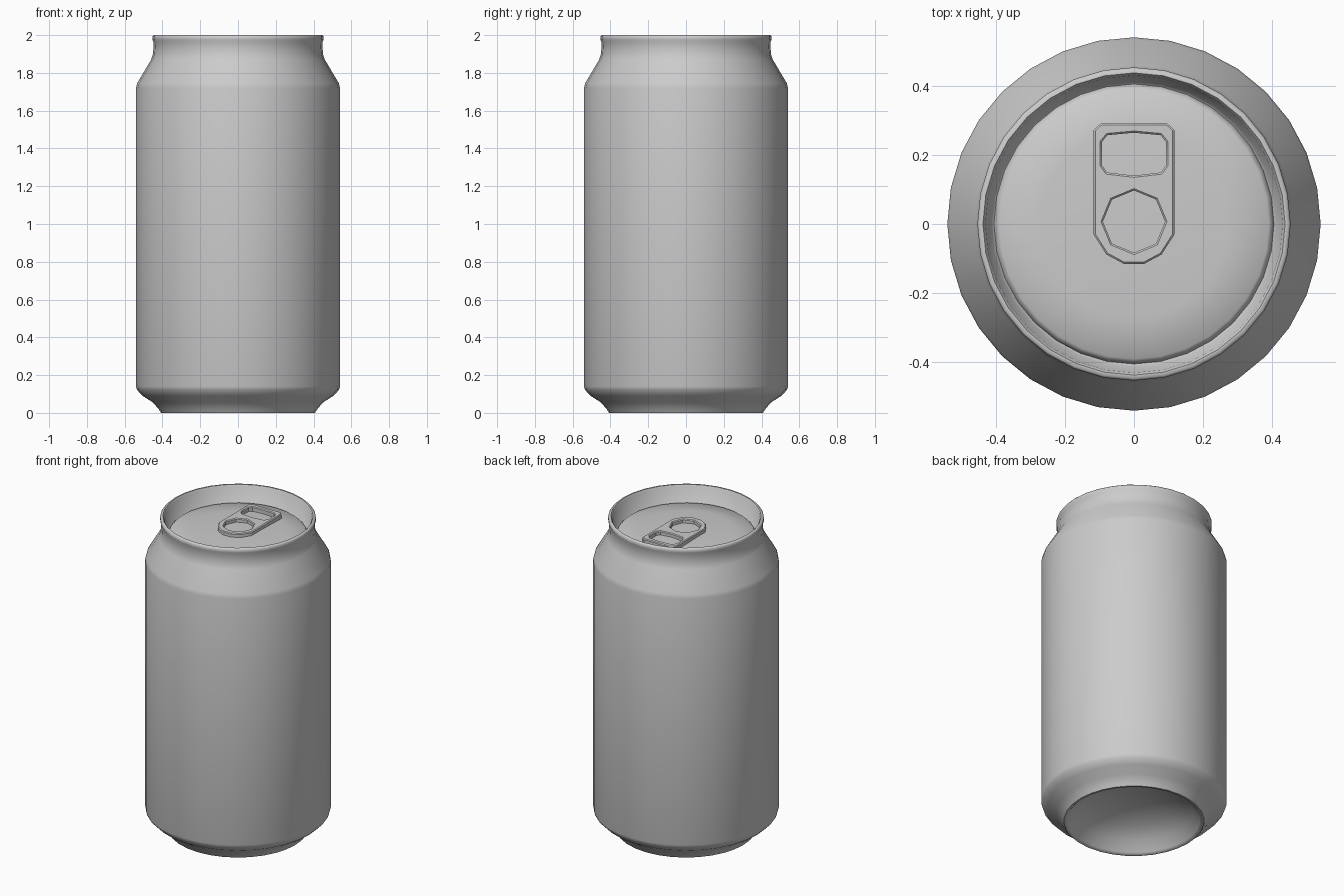
import bpy
import bmesh
from math import sin, cos, pi, radians

if "Cube" in bpy.data.objects:
    bpy.data.objects.remove(bpy.data.objects["Cube"])

SIDES = 32


def smooth(obj, angle):
    bpy.ops.object.select_all(action='DESELECT')
    obj.select_set(True)
    bpy.context.view_layer.objects.active = obj
    bpy.ops.object.shade_smooth_by_angle(angle=radians(angle))


def lathe(name, profile, angle=50):
    """Revolve (radius, z) points round the z axis; radius 0 makes a pole."""
    bm = bmesh.new()
    rings = []
    for r, z in profile:
        if r == 0:
            rings.append([bm.verts.new((0, 0, z))] * SIDES)
        else:
            rings.append([bm.verts.new((r * cos(2 * pi * i / SIDES),
                                        r * sin(2 * pi * i / SIDES), z))
                          for i in range(SIDES)])
    for a, b in zip(rings, rings[1:]):
        for i in range(SIDES):
            j = (i + 1) % SIDES
            bm.faces.new(list(dict.fromkeys((a[i], a[j], b[j], b[i]))))
    mesh = bpy.data.meshes.new(name)
    bm.to_mesh(mesh)
    bm.free()
    obj = bpy.data.objects.new(name, mesh)
    bpy.context.collection.objects.link(obj)
    smooth(obj, angle)
    return obj


# Can wall: concave base, foot, straight side, neck, rolled rim, lid well
lathe("can_body", [
    (0, 0.16), (0.13, 0.15), (0.25, 0.115), (0.34, 0.065), (0.385, 0.01),
    (0.395, 0), (0.408, 0), (0.42, 0.02), (0.45, 0.055), (0.505, 0.09),
    (0.535, 0.122), (0.54, 0.14), (0.54, 1.72), (0.534, 1.745),
    (0.46, 1.87), (0.45, 1.90), (0.446, 1.96), (0.453, 1.975),
    (0.453, 1.993), (0.447, 2.0), (0.437, 2.0), (0.43, 1.99),
    (0.412, 1.885), (0.405, 1.88),
])

# Slightly domed lid
lathe("lid", [(0.405, 1.88), (0.40, 1.895), (0.39, 1.904),
              (0.27, 1.912), (0.14, 1.917), (0, 1.919)], 60)


def mirrored(half):
    """Close a right-hand outline by mirroring it across x = 0."""
    return half + [(-x, y) for x, y in reversed(half) if x > 0]


# Pull tab: flat plate with two openings and softened edges
outlines = [
    mirrored([(0.095, 0.292), (0.117, 0.272), (0.117, -0.03),
              (0.08, -0.088), (0.03, -0.115)]),
    mirrored([(0, 0.264), (0.077, 0.257), (0.093, 0.237),
              (0.093, 0.17), (0.078, 0.149), (0, 0.14)]),
    [(0.09 * sin(k * pi / 4), 0.007 + 0.09 * cos(k * pi / 4)) for k in range(8)],
]
curve = bpy.data.curves.new("pull_tab", 'CURVE')
curve.dimensions = '2D'
curve.fill_mode = 'BOTH'
curve.extrude = 0.012
curve.bevel_depth = 0.005
curve.bevel_resolution = 0
curve.offset = -0.005
for pts in outlines:
    spline = curve.splines.new('POLY')
    spline.points.add(len(pts) - 1)
    for p, (x, y) in zip(spline.points, pts):
        p.co = (x, y, 0, 1)
    spline.use_cyclic_u = True
tab = bpy.data.objects.new("pull_tab", curve)
tab.location = (0, 0, 1.924)
bpy.context.collection.objects.link(tab)
bpy.ops.object.select_all(action='DESELECT')
tab.select_set(True)
bpy.context.view_layer.objects.active = tab
bpy.ops.object.convert(target='MESH')
smooth(bpy.context.view_layer.objects.active, 30)
